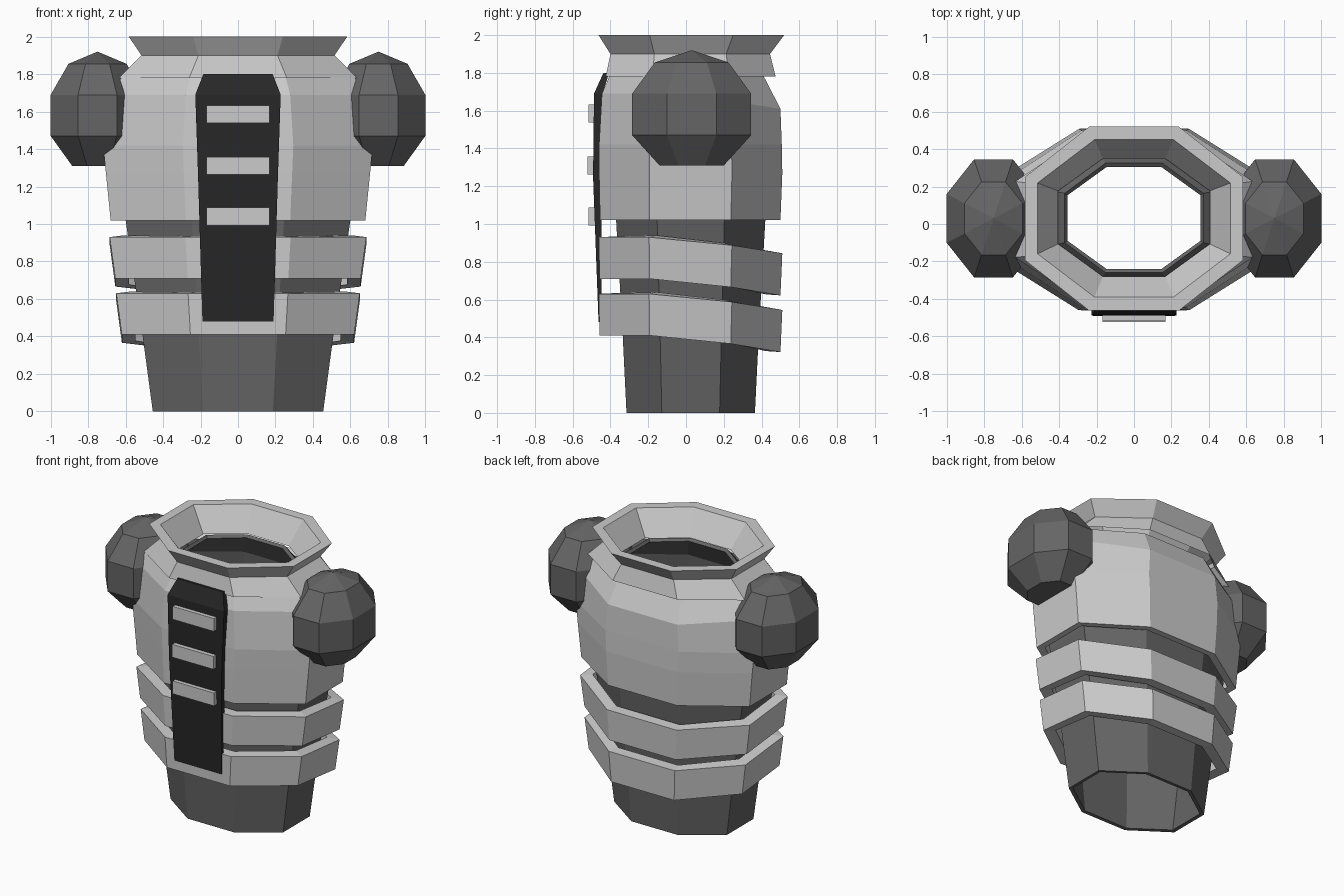
import bpy, bmesh, math

if "Cube" in bpy.data.objects:
    bpy.data.objects.remove(bpy.data.objects["Cube"])


def material(name, v):
    m = bpy.data.materials.new(name)
    m.diffuse_color = (v, v, v * 1.02, 1)
    m.use_nodes = True
    m.node_tree.nodes["Principled BSDF"].inputs["Base Color"].default_value = m.diffuse_color
    return m


DARK = material("dark_grey", 0.13)
BLACK = material("black", 0.02)


def loft(name, rings, mat=None, caps=False, thickness=0):
    """Skin a stack of equal-length rings, optionally capped or thickened inward."""
    bm = bmesh.new()
    loops = [[bm.verts.new(p) for p in r] for r in rings]
    n = len(loops[0])
    for a, b in zip(loops, loops[1:]):
        for i in range(n):
            j = (i + 1) % n
            bm.faces.new((a[i], a[j], b[j], b[i]))
    if caps:
        bm.faces.new(loops[0][::-1])
        bm.faces.new(loops[-1])
    me = bpy.data.meshes.new(name)
    bm.to_mesh(me)
    bm.free()
    ob = bpy.data.objects.new(name, me)
    bpy.context.collection.objects.link(ob)
    if mat:
        me.materials.append(mat)
    if thickness:
        s = ob.modifiers.new("thickness", 'SOLIDIFY')
        s.thickness, s.offset, s.use_even_offset = thickness, -1, True
    return ob


def octagon(z, hx, yf, yb, drop=0):
    """Stretched octagon; its back is lowered by drop."""
    fx, yc, hs = hx * 0.41, (yf + yb) / 2, (yb - yf) * 0.225
    half = [(fx, yf, z), (hx, yc - hs, z), (hx, yc + hs, z - drop / 2), (fx, yb, z - drop)]
    return half + [(-x, y, zz) for x, y, zz in reversed(half)]


def rect(z, hx, y0, y1):
    return [(-hx, y0, z), (hx, y0, z), (hx, y1, z), (-hx, y1, z)]


# Dark inner body, a tube narrowing to the neck
loft("inner_body", [octagon(*r) for r in (
    (0, 0.455, -0.315, 0.365), (0.41, 0.51, -0.335, 0.385), (1.02, 0.60, -0.37, 0.42),
    (1.40, 0.62, -0.38, 0.43), (1.68, 0.56, -0.36, 0.41), (1.84, 0.37, -0.26, 0.325))],
    DARK, thickness=0.025)

# Chest shell
chest = loft("chest_shell", [octagon(*r) for r in (
    (1.02, 0.68, -0.455, 0.50), (1.27, 0.705, -0.46, 0.51), (1.42, 0.72, -0.46, 0.507),
    (1.69, 0.68, -0.445, 0.50, 0.08), (1.785, 0.62, -0.405, 0.41))], thickness=0.05)

# Triangular opening in the back of the chest
tri = [(-0.31, 1.80), (0.31, 1.80), (0, 1.27)]
cutter = loft("back_opening_cutter", [[(x, y, z) for x, z in tri] for y in (0.7, 0.2)], caps=True)
cutter.hide_render = True
cut = chest.modifiers.new("opening", 'BOOLEAN')
cut.operation, cut.solver, cut.object = 'DIFFERENCE', 'EXACT', cutter
bpy.context.view_layer.objects.active = chest
for m in [m.name for m in chest.modifiers]:
    bpy.ops.object.modifier_apply(modifier=m)
bpy.data.objects.remove(cutter)

# Flared collar with its skirt and inner funnel
loft("collar", [octagon(*r) for r in (
    (1.78, 0.635, -0.425, 0.475), (1.90, 0.515, -0.40, 0.445), (2.0, 0.583, -0.463, 0.52),
    (2.0, 0.515, -0.39, 0.45), (1.83, 0.405, -0.28, 0.35))])

# Two waist bands, dipping at the back
for name, z, hx in (("upper_band", 0.71, 0.655), ("lower_band", 0.41, 0.62)):
    loft(name, [octagon(z, hx, -0.457, 0.50, 0.088),
                octagon(z + 0.22, hx + 0.03, -0.462, 0.51, 0.085)], thickness=0.075)

# Black front panel, bent to follow the chest
loft("front_panel", [rect(z, hx, y, y + t) for z, hx, y, t in (
    (0.48, 0.19, -0.463, 0.015), (1.25, 0.213, -0.492, 0.045),
    (1.69, 0.228, -0.487, 0.045), (1.80, 0.185, -0.437, 0.03))], BLACK, caps=True)

# Panel bars
for i, (z, y) in enumerate(((1.585, -0.517), (1.31, -0.522), (1.04, -0.515))):
    loft(f"panel_bar_{i + 1}", [rect(z + d, 0.167, y, y + 0.04) for d in (-0.047, 0.047)], caps=True)

# Faceted shoulder balls: (height, scale) rings with a flat base and pointed top
for side, s in (("right", 1), ("left", -1)):
    rings = []
    for z, k in ((1.31, 0.54), (1.47, 1), (1.69, 1), (1.855, 0.62), (1.92, 0.001)):
        r = k / math.cos(math.pi / 8)
        ang = [math.pi / 4 * (i + 0.5) for i in range(8)]
        rings.append([(s * 0.75 + 0.25 * r * math.cos(a), 0.03 + 0.315 * r * math.sin(a), z) for a in ang])
    loft(f"{side}_shoulder", rings, DARK, caps=True)
